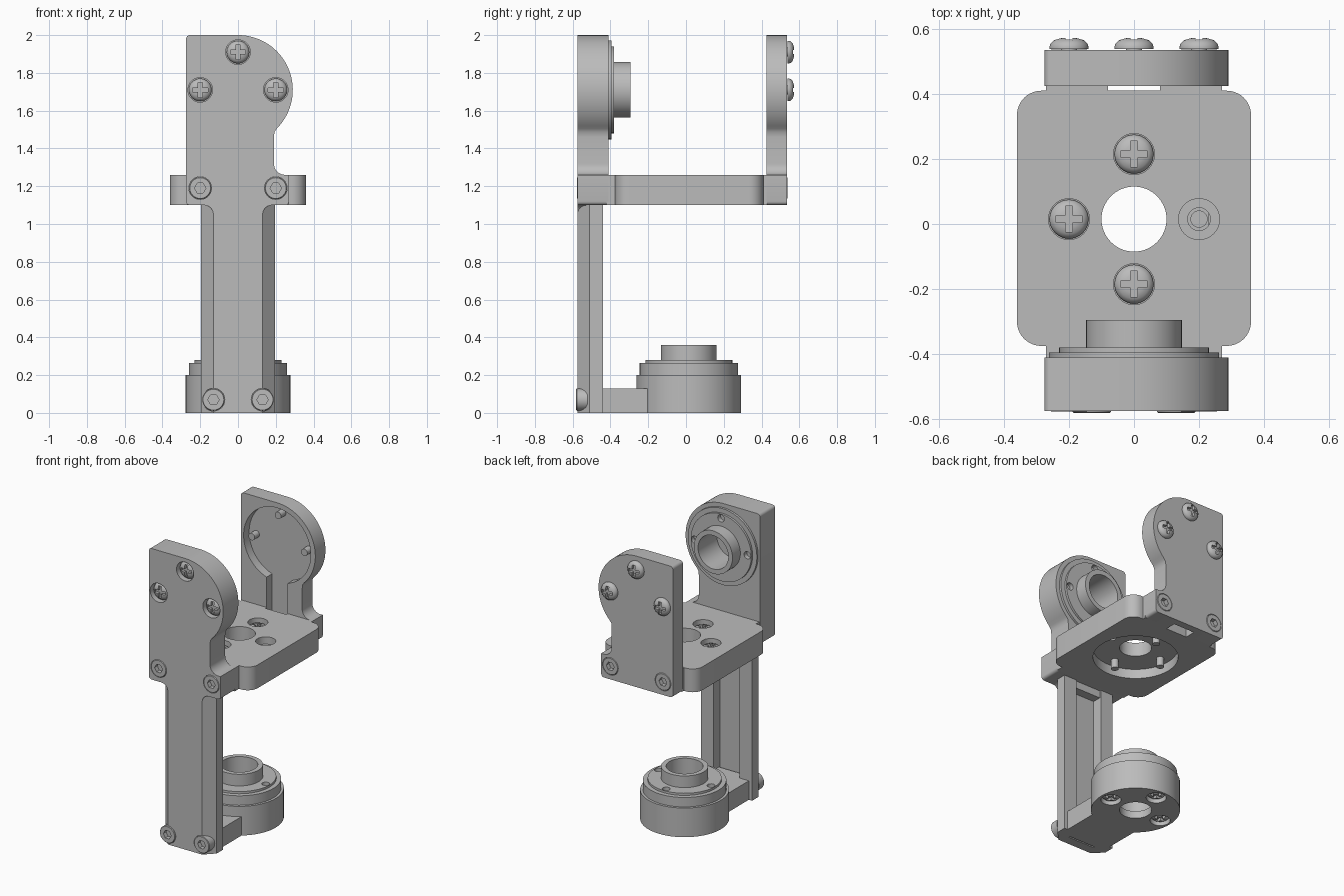
import bpy, bmesh
from math import pi, cos, sin, radians
from mathutils import Vector

if "Cube" in bpy.data.objects:
    bpy.data.objects.remove(bpy.data.objects["Cube"])

grey = bpy.data.materials.new("mid grey")
grey.use_nodes = True
grey.diffuse_color = (0.5, 0.5, 0.5, 1)
grey.node_tree.nodes["Principled BSDF"].inputs["Base Color"].default_value = (0.5, 0.5, 0.5, 1)


def finish(name, bm):
    bmesh.ops.remove_doubles(bm, verts=bm.verts, dist=1e-5)
    bmesh.ops.recalc_face_normals(bm, faces=bm.faces)
    mesh = bpy.data.meshes.new(name)
    bm.to_mesh(mesh)
    bm.free()
    mesh.materials.append(grey)
    ob = bpy.data.objects.new(name, mesh)
    bpy.context.collection.objects.link(ob)
    return ob


def prism(name, pts, lo, hi, axis):
    """Extrude a 2D outline along y (points are x, z) or z (points are x, y)."""
    bm = bmesh.new()
    place = (lambda a, b: (a, lo, b)) if axis == 'y' else (lambda a, b: (a, b, lo))
    face = bm.faces.new([bm.verts.new(place(a, b)) for a, b in pts])
    ext = bmesh.ops.extrude_face_region(bm, geom=[face])
    move = Vector((0, hi - lo, 0)) if axis == 'y' else Vector((0, 0, hi - lo))
    bmesh.ops.translate(bm, vec=move, verts=[v for v in ext["geom"] if isinstance(v, bmesh.types.BMVert)])
    return finish(name, bm)


def box(name, x0, x1, y0, y1, z0, z1):
    return prism(name, [(x0, y0), (x1, y0), (x1, y1), (x0, y1)], z0, z1, 'z')


def lathe(name, profile, pos, direction, steps=64):
    """Spin a closed (radius, height) profile around an axis."""
    bm = bmesh.new()
    vs = [bm.verts.new((r, 0, h)) for r, h in profile]
    edges = [bm.edges.new((vs[i], vs[(i + 1) % len(vs)])) for i in range(len(vs))
             if profile[i][0] + profile[(i + 1) % len(vs)][0] > 0]
    bmesh.ops.spin(bm, geom=vs + edges, cent=(0, 0, 0), axis=(0, 0, 1), angle=2 * pi, steps=steps)
    q = Vector(direction).to_track_quat('Z', 'Y')
    for v in bm.verts:
        v.co = q @ v.co + Vector(pos)
    return finish(name, bm)


def rod(name, r, length, pos, direction, steps=40):
    return lathe(name, [(0, 0), (r, 0), (r, length), (0, length)], pos, direction, steps)


def cut(ob, cutters):
    bpy.context.view_layer.objects.active = ob
    for c in cutters:
        m = ob.modifiers.new("cut", 'BOOLEAN')
        m.operation, m.solver, m.object = 'DIFFERENCE', 'EXACT', c
        bpy.ops.object.modifier_apply(modifier=m.name)
        bpy.data.objects.remove(c)


def arc(cx, cy, r, a0, a1, n=10):
    angles = [radians(a0 + (a1 - a0) * i / n) for i in range(n + 1)]
    return [(cx + r * cos(a), cy + r * sin(a)) for a in angles]


def cross_screw(name, pos, direction):
    """Domed screw with a cross recess; pos is the underside of the head."""
    dome = [(0.06, 0.008), (0.056, 0.018), (0.046, 0.027), (0.03, 0.033), (0, 0.036)]
    ob = lathe(name, [(0, -0.105), (0.024, -0.105), (0.024, 0), (0.06, 0)] + dome, (0, 0, 0), (0, 0, 1), 32)
    a, b = 0.04, 0.011
    cut(ob, [box("slot", -a, a, -b, b, 0.014, 0.05), box("slot", -b, b, -a, a, 0.014, 0.05)])
    q = Vector(direction).to_track_quat('Z', 'Y')
    for v in ob.data.vertices:
        v.co = q @ v.co + Vector(pos)


def socket_screw(name, x, y, z, out):
    """Flush round head with a hexagon socket, facing along y."""
    ob = lathe(name, [(0, -0.06), (0.059, -0.06), (0.059, -0.004), (0.055, 0), (0, 0)], (x, y, z), (0, out, 0), 32)
    cut(ob, [rod("hex", 0.03, 0.06, (x, y - out * 0.03, z), (0, out, 0), 6)])


# Side plate outline: flat left edge, round right lobe, waist and foot
AXIS_Z, CY = 1.71, 0.015
outline = (arc(0, AXIS_Z, 0.29, 90, -45, 32) + [(0.193, 1.487), (0.19, 1.46)]
           + arc(0.25, 1.32, 0.06, 180, 270, 8) + [(0.27, 1.26)]
           + arc(0.25, 1.12, 0.02, 0, -90, 4) + arc(-0.255, 1.12, 0.02, -90, -180, 4)
           + arc(-0.255, 1.98, 0.02, 180, 90, 4))
plate_screws = [(0, AXIS_Z + 0.2), (-0.2, AXIS_Z), (0.2, AXIS_Z)]
FRONT, BACK = -0.575, 0.535

# Front plate with hub bore and sunk screws
front_plate = prism("front_plate", outline, FRONT, -0.41, 'y')
cutters = [rod("bore", 0.115, 0.2, (0, -0.5, AXIS_Z), (0, 1, 0), 64)]
cutters += [rod("sink", 0.065, 0.15, (x, FRONT + 0.045, z), (0, -1, 0)) for x, z in plate_screws]
cutters += [rod("sink", 0.06, 0.15, (x, FRONT + 0.05, 1.19), (0, -1, 0)) for x in (-0.2, 0.2)]
cut(front_plate, cutters)
for x, z in plate_screws:
    cross_screw("front_plate_screw", (x, FRONT + 0.044, z), (0, -1, 0))

# Stepped hub ring on the inside of the front plate
hub = lathe("front_hub", [(0.115, -0.01), (0.262, -0.01), (0.262, 0.015), (0.23, 0.015), (0.23, 0.03),
                          (0.147, 0.03), (0.147, 0.115), (0.115, 0.115)], (0, -0.41, AXIS_Z), (0, 1, 0))
cut(hub, [rod("pin_hole", 0.025, 0.1, (x, -0.415, z), (0, 1, 0), 24) for x, z in plate_screws])

# Back plate with round pocket and cable slot
back_plate = prism("back_plate", outline, 0.425, BACK, 'y')
cutters = [rod("pocket", 0.255, 0.2, (0, 0.485, AXIS_Z), (0, -1, 0), 64),
           box("slot", -0.08, 0.08, 0.3, 0.485, 1.0, 1.6)]
cutters += [rod("sink", 0.06, 0.15, (x, BACK - 0.04, 1.19), (0, 1, 0)) for x in (-0.2, 0.2)]
cut(back_plate, cutters)
for x, z in plate_screws:
    cross_screw("back_plate_screw", (x, BACK + 0.003, z), (0, 1, 0))
for x in (-0.2, 0.2):
    socket_screw("front_foot_screw", x, FRONT - 0.002, 1.19, -1)
    socket_screw("back_foot_screw", x, BACK + 0.002, 1.19, 1)

# Platform with rounded corners, centre hole, sunk screws and underside pocket
r = 0.075
X, Y0, Y1 = 0.36 - r, -0.375 + r, 0.41 - r
platform = prism("platform", arc(X, Y1, r, 0, 90) + arc(-X, Y1, r, 90, 180)
                 + arc(-X, Y0, r, 180, 270) + arc(X, Y0, r, 270, 360), 1.1, 1.26, 'z')
holes = [(0, CY + 0.2), (-0.2, CY), (0, CY - 0.2), (0.2, CY)]
cutters = [rod("hole", 0.1, 0.4, (0, CY, 1), (0, 0, 1), 64),
           rod("pocket", 0.265, 0.2, (0, CY, 1.165), (0, 0, -1), 64)]
cutters += [rod("sink", 0.063, 0.1, (x, y, 1.21), (0, 0, 1)) for x, y in holes]
cutters += [rod("drill", 0.035, 0.4, (0.2, CY, 1), (0, 0, 1), 24)]
cut(platform, cutters)
for x, y in holes[:3]:
    cross_screw("platform_screw", (x, y, 1.209), (0, 0, 1))

# Bridges joining the platform to both plates
box("front_bridge", -0.27, 0.27, -0.42, -0.37, 1.1, 1.26)
for s in (-1, 1):
    box("back_bridge", min(s * 0.08, s * 0.27), max(s * 0.08, s * 0.27), 0.4, 0.43, 1.1, 1.26)

# Column with chamfered front and a channel down the back
half = [(0.13, FRONT), (0.195, -0.51), (0.195, -0.44), (0.1, -0.44), (0.1, -0.51)]
column = prism("column", half + [(-x, y) for x, y in reversed(half)], 0, 1.11, 'z')
cut(column, [rod("sink", 0.06, 0.2, (x, -0.53, 0.07), (0, -1, 0)) for x in (-0.13, 0.13)])
flare = [(0.24, 1.11), (0.24, 1.1)] + arc(0.18, 1.05, 0.05, 90, 180, 6)
prism("column_flare", flare + [(-x, z) for x, z in reversed(flare)], FRONT, -0.45, 'y')
for x in (-0.13, 0.13):
    socket_screw("column_screw", x, FRONT - 0.007, 0.07, -1)

# Base arm and stepped base cup
box("base_arm", -0.17, 0.17, -0.5, -0.15, 0, 0.13)
cup = lathe("base_cup", [(0.1, 0), (0.277, 0), (0.277, 0.2), (0.26, 0.2), (0.26, 0.265), (0.23, 0.265),
                         (0.23, 0.28), (0.147, 0.28), (0.147, 0.36), (0.115, 0.36), (0.115, 0.05), (0.1, 0.05)],
            (0, CY, 0), (0, 0, 1))
cup_screws = [(-0.2, CY), (0.2, CY), (0, CY + 0.2)]
cut(cup, [rod("sink", 0.063, 0.1, (x, y, 0.045), (0, 0, -1)) for x, y in cup_screws]
    + [rod("pin_hole", 0.025, 0.2, (x, y, 0.2), (0, 0, 1), 24) for x, y in cup_screws])
for x, y in cup_screws:
    cross_screw("base_screw", (x, y, 0.044), (0, 0, -1))

# Smooth shading with sharp edges kept
for ob in bpy.context.collection.objects:
    if ob.type == 'MESH' and grey.name in ob.data.materials:
        bpy.ops.object.select_all(action='DESELECT')
        ob.select_set(True)
        bpy.context.view_layer.objects.active = ob
        bpy.ops.object.shade_smooth_by_angle(angle=radians(30))
